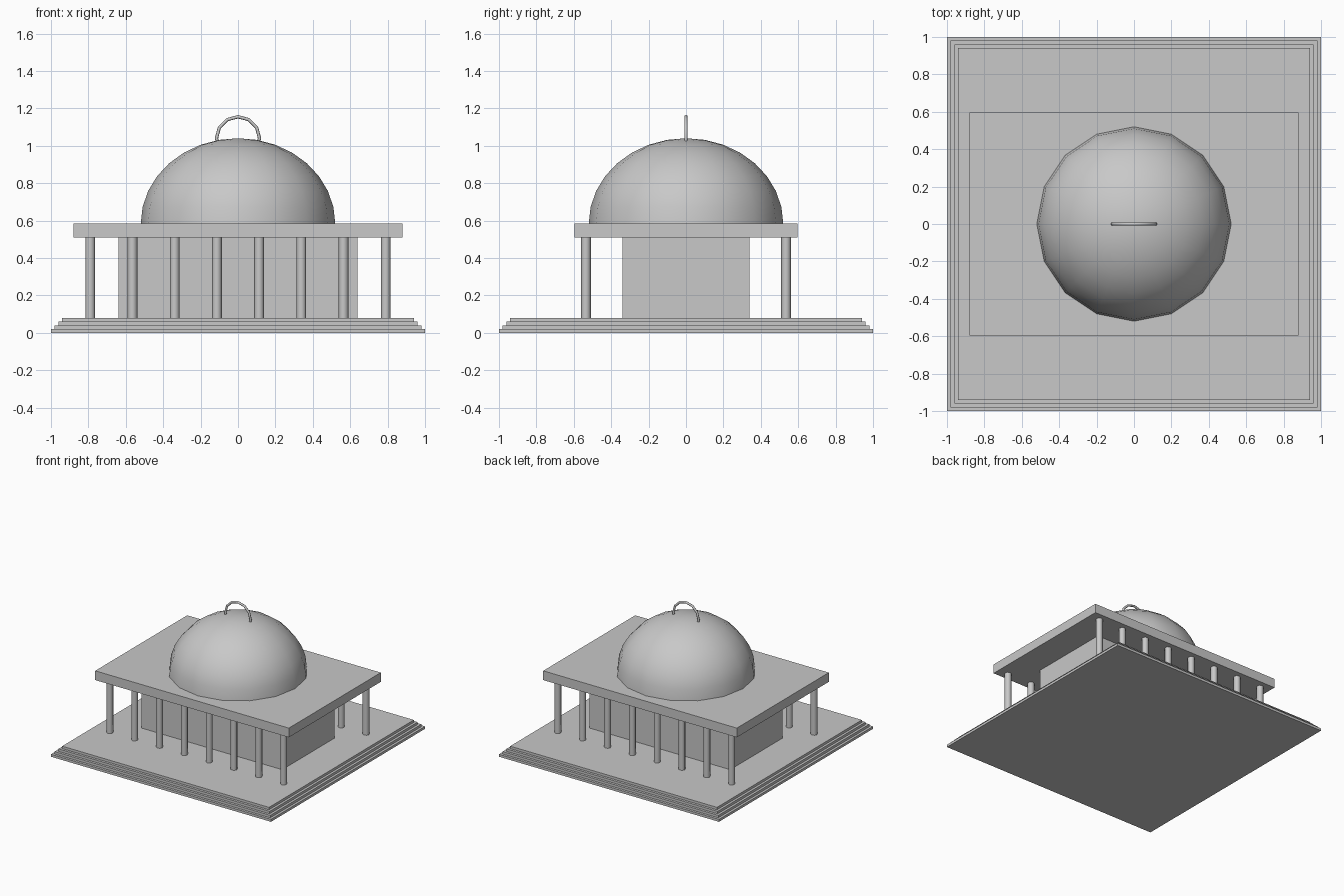
import bpy
import math

if "Cube" in bpy.data.objects:
    bpy.data.objects.remove(bpy.data.objects["Cube"], do_unlink=True)

stone = bpy.data.materials.new("grey_stone")
stone.use_nodes = True
grey = (0.58, 0.58, 0.58, 1)
stone.diffuse_color = grey
stone.node_tree.nodes["Principled BSDF"].inputs["Base Color"].default_value = grey

STEP = 0.02
STEPS = 4
FLOOR = STEP * STEPS
ROOF_BOTTOM, ROOF_TOP = 0.508, 0.584


def finish(name, smooth=False):
    obj = bpy.context.object
    obj.name = name
    obj.data.materials.append(stone)
    if smooth:
        bpy.ops.object.shade_smooth_by_angle(angle=math.radians(50))
    return obj


def slab(name, half_x, half_y, low, high):
    bpy.ops.mesh.primitive_cube_add(size=2, location=(0, 0, (low + high) / 2))
    bpy.context.object.scale = (half_x, half_y, (high - low) / 2)
    bpy.ops.object.transform_apply(location=False, rotation=False, scale=True)
    return finish(name)


# Stepped square platform
for i in range(STEPS):
    half = 1 - i * STEP
    slab(f"platform_step_{i + 1}", half, half, i * STEP, (i + 1) * STEP)

# Inner chamber and flat roof
slab("inner_chamber", 0.64, 0.34, FLOOR, ROOF_BOTTOM)
slab("flat_roof", 0.88, 0.597, ROOF_BOTTOM, ROOF_TOP)

# Front and back rows of eight columns
for row, y in (("front", -0.535), ("back", 0.535)):
    for i in range(8):
        bpy.ops.mesh.primitive_cylinder_add(
            vertices=8, radius=0.026, depth=ROOF_BOTTOM - FLOOR,
            location=((i - 3.5) * 0.2257, y, (FLOOR + ROOF_BOTTOM) / 2))
        finish(f"{row}_column_{i + 1}", smooth=True)

# Dome: a quarter-ellipse profile spun around the vertical axis
SIDES, RINGS = 16, 8
verts, faces = [], []
for r in range(RINGS):
    tilt = math.pi / 2 * r / RINGS
    for s in range(SIDES):
        turn = math.tau * s / SIDES
        verts.append((0.52 * math.cos(tilt) * math.cos(turn),
                      0.52 * math.cos(tilt) * math.sin(turn),
                      ROOF_TOP + 0.456 * math.sin(tilt)))
apex = len(verts)
verts.append((0, 0, ROOF_TOP + 0.456))
for r in range(RINGS):
    for s in range(SIDES):
        a, b = r * SIDES + s, r * SIDES + (s + 1) % SIDES
        faces.append((a, b, b + SIDES, a + SIDES) if r < RINGS - 1 else (a, b, apex))
mesh = bpy.data.meshes.new("dome")
mesh.from_pydata(verts, [], faces)
dome = bpy.data.objects.new("dome", mesh)
bpy.context.collection.objects.link(dome)
bpy.ops.object.select_all(action="DESELECT")
dome.select_set(True)
bpy.context.view_layer.objects.active = dome
finish("dome", smooth=True)

# Ring standing on the dome, its lower half sunk inside
bpy.ops.mesh.primitive_torus_add(
    major_segments=12, minor_segments=8, major_radius=0.115, minor_radius=0.009,
    location=(0, 0, 1.04), rotation=(math.pi / 2, 0, 0))
finish("top_ring", smooth=True)
